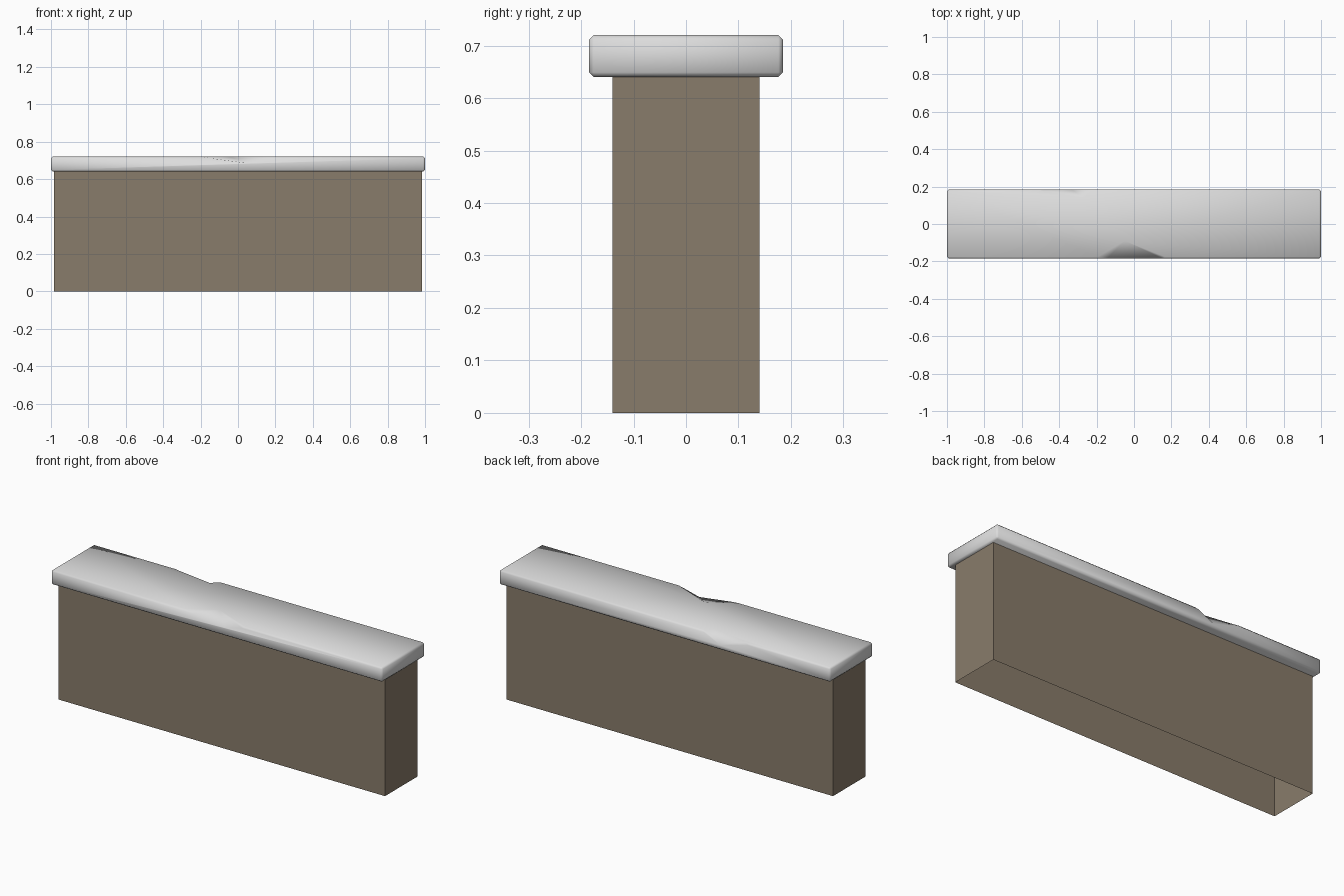
import bpy, bmesh, math
from mathutils import Vector

if "Cube" in bpy.data.objects:
    bpy.data.objects.remove(bpy.data.objects["Cube"])


def material(name, rgb):
    m = bpy.data.materials.new(name)
    m.diffuse_color = (*rgb, 1)
    m.use_nodes = True
    m.node_tree.nodes["Principled BSDF"].inputs["Base Color"].default_value = m.diffuse_color
    return m


STONE = material("brown stone", (0.25, 0.20, 0.145))
CAP = material("pale grey cap", (0.72, 0.72, 0.72))


def add_object(name, bm, mat=None):
    bmesh.ops.recalc_face_normals(bm, faces=bm.faces)
    me = bpy.data.meshes.new(name)
    bm.to_mesh(me)
    bm.free()
    ob = bpy.data.objects.new(name, me)
    bpy.context.collection.objects.link(ob)
    if mat:
        me.materials.append(mat)
    return ob


def box(sx, sy, z0, z1):
    bm = bmesh.new()
    bmesh.ops.create_cube(bm, size=1)
    for v in bm.verts:
        v.co = Vector((v.co.x * sx, v.co.y * sy, z0 if v.co.z < 0 else z1))
    return bm


def chip(name, top, rim, out):
    """Cutter: top outline and side rim, swept up and outward into a convex hull."""
    bm = bmesh.new()
    up, away = Vector((0, 0, 0.1)), Vector((0, out * 0.1, 0))
    for p in map(Vector, top):
        bm.verts.new(p)
        bm.verts.new(p + up)
    for p in map(Vector, rim):
        bm.verts.new(p)
        bm.verts.new(p + away)
        bm.verts.new(p + away + up)
    res = bmesh.ops.convex_hull(bm, input=bm.verts)
    junk = [g for g in set(res["geom_interior"] + res["geom_unused"])
            if isinstance(g, bmesh.types.BMVert)]
    bmesh.ops.delete(bm, geom=junk, context='VERTS')
    ob = add_object(name, bm)
    ob.hide_render = True
    return ob


# Wall body, open underneath
bm = box(1.97, 0.28, 0, 0.642)
bmesh.ops.delete(bm, geom=[f for f in bm.faces if f.calc_center_median().z < 0.01],
                 context='FACES')
add_object("wall_body", bm, STONE)

# Coping slab with chamfered edges
bm = box(2.0, 0.37, 0.64, 0.72)
bmesh.ops.bevel(bm, geom=bm.edges[:], offset=0.009, segments=1, affect='EDGES')
coping = add_object("coping_slab", bm, CAP)

# Chips broken out of the front and back upper edges
T, Y = 0.72, 0.185
cutters = [
    chip("front_chip", [(-0.05, -0.09, T)],
         [(-0.21, -Y, T), (0.05, -Y, 0.685), (0.19, -Y, T)], -1),
    chip("back_chip", [(-0.47, 0.17, T), (-0.27, 0.14, T), (-0.25, 0.16, T)],
         [(-0.54, Y, T), (-0.40, Y, 0.684), (-0.335, Y, 0.667), (-0.22, Y, T)], 1),
]
bpy.context.view_layer.objects.active = coping
coping.select_set(True)
for c in cutters:
    mod = coping.modifiers.new(c.name, 'BOOLEAN')
    mod.operation, mod.solver, mod.object = 'DIFFERENCE', 'EXACT', c
    bpy.ops.object.modifier_apply(modifier=mod.name)
for c in cutters:
    bpy.data.objects.remove(c)
bpy.ops.object.shade_smooth_by_angle(angle=math.radians(60))
